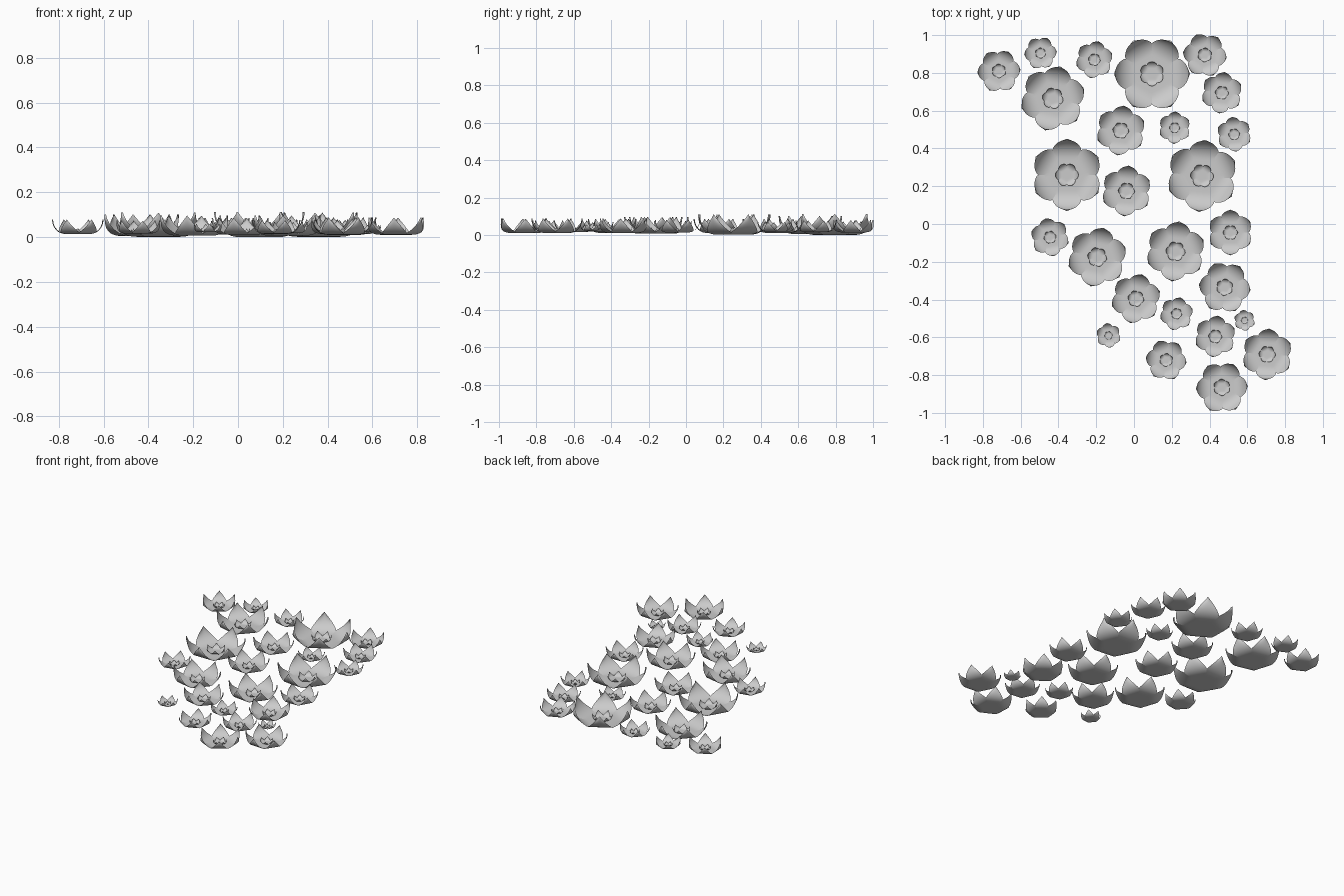
import bpy, bmesh
from math import sin, cos, tan, pi, radians

cube = bpy.data.objects.get("Cube")
if cube:
    bpy.data.objects.remove(cube, do_unlink=True)

# One pale grey for every petal
grey = bpy.data.materials.new("petal_grey")
grey.use_nodes = True
colour = (0.6, 0.6, 0.6, 1)
grey.diffuse_color = colour
grey.node_tree.nodes["Principled BSDF"].inputs["Base Color"].default_value = colour

PETALS = 6
ACROSS = 8
FLOOR = 0.44       # radius of the flat part of the cup
RISE = 0.56        # height of the petal tips
WEDGE = tan(pi / PETALS)


def petal_rows():
    """Radius, height and half width from the flower's middle to the petal tip."""
    rows = [(FLOOR * k / 4, 0, WEDGE * FLOOR * k / 4) for k in range(5)]
    for k in range(1, 15):
        a = k / 14 * pi / 2
        r = FLOOR + (1 - FLOOR) * sin(a)
        rows.append((r, RISE * (1 - cos(a)), min(WEDGE * r, 0.46 * cos(a))))
    return rows


def add_ring(bm, size, lift, turn):
    """A ring of upturned pointed petals, joined at the floor."""
    for p in range(PETALS):
        ang = turn + p * 2 * pi / PETALS
        grid = []
        for r, z, half in petal_rows():
            line = []
            for j in range(ACROSS + 1):
                u = 2 * j / ACROSS - 1
                out = r - 0.08 * z * u * u
                side = u * half
                line.append(bm.verts.new((
                    size * (out * cos(ang) - side * sin(ang)),
                    size * (out * sin(ang) + side * cos(ang)),
                    size * z + lift)))
            grid.append(line)
        for low, high in zip(grid, grid[1:]):
            for j in range(ACROSS):
                bm.faces.new((low[j], high[j], high[j + 1], low[j + 1]))


# Shared flower mesh of unit radius: big outer ring and small inner ring
bm = bmesh.new()
add_ring(bm, 1, 0, 0)
add_ring(bm, 0.33, 0.025, pi / PETALS)
bmesh.ops.remove_doubles(bm, verts=bm.verts, dist=0.0005)
bmesh.ops.dissolve_degenerate(bm, edges=bm.edges, dist=0.0001)
for face in bm.faces:
    face.smooth = True
flower_mesh = bpy.data.meshes.new("flower")
bm.to_mesh(flower_mesh)
bm.free()
flower_mesh.materials.append(grey)

# Scattered flowers: x, y, radius, turn of the first petal in degrees
flowers = [
    (-.715, .81, .115, 64), (-.495, .905, .087, 65), (-.21, .87, .1, 78),
    (.095, .795, .202, 60), (.375, .895, .117, 53), (-.43, .665, .174, 77),
    (.465, .695, .111, 83), (-.07, .495, .133, 83), (.215, .51, .086, 88),
    (.53, .475, .093, 96), (-.355, .26, .192, 90), (-.04, .175, .135, 85),
    (.36, .255, .192, 85), (-.445, -.07, .103, 102), (-.195, -.175, .159, 78),
    (.22, -.145, .16, 83), (.51, -.045, .121, 90), (.48, -.335, .138, 54),
    (.01, -.395, .133, 77), (.225, -.475, .089, 76), (.585, -.51, .056, 98),
    (.43, -.595, .111, 83), (-.135, -.59, .066, 98), (.705, -.69, .137, 86),
    (.17, -.72, .109, 53), (.465, -.865, .138, 63),
]
for n, (x, y, radius, turn) in enumerate(flowers, 1):
    flower = bpy.data.objects.new(f"flower_{n}", flower_mesh)
    flower.location = (x, y, 0.16 * (0.202 - radius))
    flower.rotation_euler.z = radians(turn)
    flower.scale = (radius,) * 3
    bpy.context.collection.objects.link(flower)
